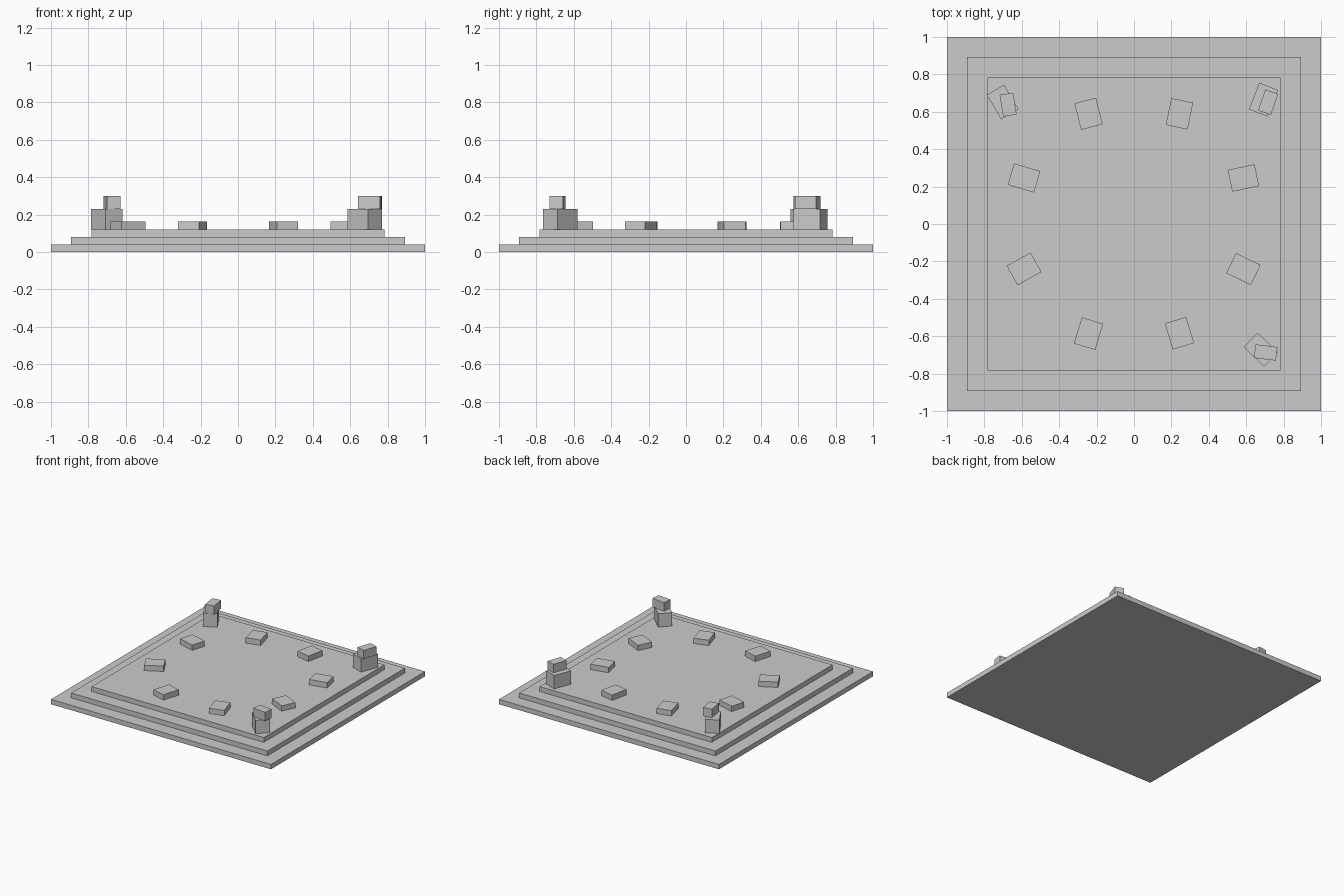
import bpy
from math import radians

if "Cube" in bpy.data.objects:
    bpy.data.objects.remove(bpy.data.objects["Cube"])


def box(name, x, y, z0, z1, sx, sy, angle=0):
    """Box from z0 to z1, turned about the vertical axis (degrees)."""
    bpy.ops.mesh.primitive_cube_add(size=1, location=(x, y, (z0 + z1) / 2),
                                    rotation=(0, 0, radians(angle)))
    ob = bpy.context.object
    ob.name = name
    ob.scale = (sx, sy, z1 - z0)
    bpy.ops.object.transform_apply(location=False, rotation=False, scale=True)
    return ob


# Stepped square platform
for i, half in enumerate((1.0, 0.892, 0.783)):
    box(f"platform_step_{i + 1}", 0, 0, 0.04 * i, 0.04 * (i + 1), 2 * half, 2 * half)

# Ring of low stones, each roughly facing outward: x, y, turn of the long side
stones = [(0.585, 0.246, 12), (0.243, 0.589, 78), (-0.243, 0.589, 104.5), (-0.588, 0.246, -16.5),
          (-0.588, -0.24, 29), (-0.243, -0.586, 73), (0.243, -0.584, 107), (0.585, -0.241, -26)]
for i, (x, y, turn) in enumerate(stones):
    box(f"ring_stone_{i + 1}", x, y, 0.12, 0.164, 0.146, 0.119, turn)

# Broken corner pillars: lower block x, y, turn, then upper block x, y, turn
pillars = [(-0.702, 0.652, -59.5, -0.673, 0.638, -81),
           (0.692, 0.665, 68.5, 0.717, 0.651, 71),
           (0.678, -0.672, -44, 0.704, -0.687, -7)]
for i, (x, y, turn, ux, uy, uturn) in enumerate(pillars):
    box(f"pillar_base_{i + 1}", x, y, 0.12, 0.23, 0.152, 0.107, turn)
    box(f"pillar_top_{i + 1}", ux, uy, 0.23, 0.30, 0.118, 0.073, uturn)
